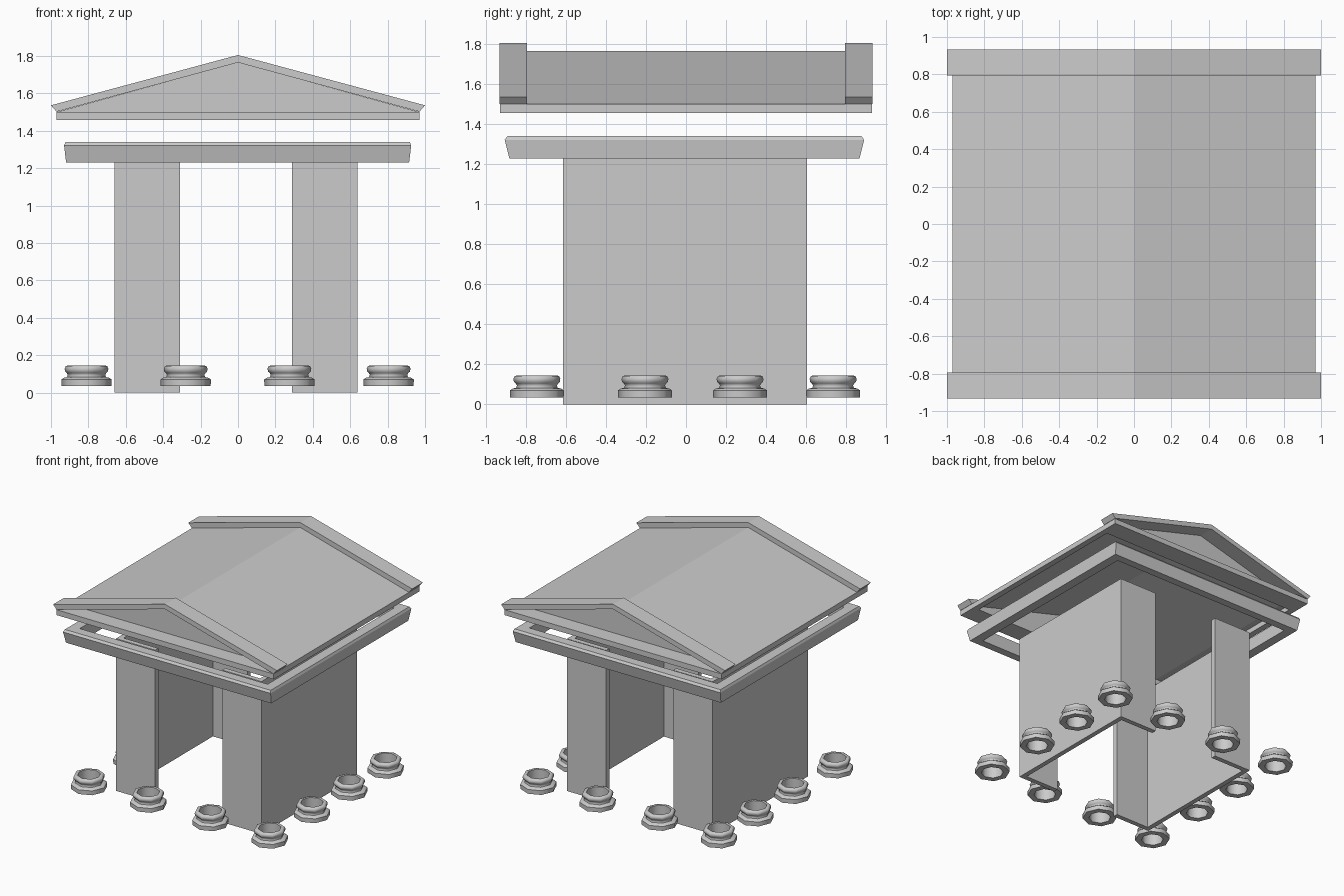
import bpy, bmesh, math
from mathutils import Vector

if "Cube" in bpy.data.objects:
    bpy.data.objects.remove(bpy.data.objects["Cube"])


def finish(name, bm):
    bmesh.ops.recalc_face_normals(bm, faces=bm.faces[:])
    me = bpy.data.meshes.new(name)
    bm.to_mesh(me)
    bm.free()
    ob = bpy.data.objects.new(name, me)
    bpy.context.collection.objects.link(ob)
    return ob


def extrude(name, points, vec):
    """Extrude a closed 3D outline along a vector."""
    bm = bmesh.new()
    face = bm.faces.new([bm.verts.new(p) for p in points])
    out = bmesh.ops.extrude_face_region(bm, geom=[face], use_keep_orig=True)
    verts = [g for g in out["geom"] if isinstance(g, bmesh.types.BMVert)]
    bmesh.ops.translate(bm, verts=verts, vec=Vector(vec))
    return finish(name, bm)


def skin(name, loops, close_section=True):
    """Join a series of closed loops with quads."""
    bm = bmesh.new()
    rows = [[bm.verts.new(p) for p in loop] for loop in loops]
    n = len(rows[0])
    for i in range(len(rows) if close_section else len(rows) - 1):
        a, b = rows[i], rows[(i + 1) % len(rows)]
        for j in range(n):
            k = (j + 1) % n
            bm.faces.new((a[j], a[k], b[k], b[j]))
    return finish(name, bm)


def rect(hx, hy, z, cx=0, cy=0):
    return [(cx - hx, cy - hy, z), (cx + hx, cy - hy, z),
            (cx + hx, cy + hy, z), (cx - hx, cy + hy, z)]


# Hollow chamber: two C-shaped walls, open at front and back
T = 0.04
for side, label in ((-1, "left"), (1, "right")):
    c = [(0.65, -0.615), (0.65, 0.605), (0.30, 0.605), (0.30, 0.605 - T),
         (0.65 - T, 0.605 - T), (0.65 - T, -0.615 + T), (0.30, -0.615 + T), (0.30, -0.615)]
    extrude(label + "_wall", [(side * x - 0.01, y, 0) for x, y in c], (0, 0, 1.23))

# Beam ring that flares upward with a chamfered top
skin("beam_ring", [rect(hx, hy, z, -0.002, -0.008) for hx, hy, z in (
    (0.917, 0.875, 1.23), (0.928, 0.898, 1.322), (0.92, 0.885, 1.34),
    (0.84, 0.81, 1.34), (0.84, 0.81, 1.23))])

# Flat band under the roof
skin("eave_band", [rect(hx, hy, z) for hx, hy, z in (
    (0.97, 0.93, 1.457), (0.97, 0.93, 1.5), (0.92, 0.77, 1.5), (0.92, 0.77, 1.457))])

# Roof slopes
extrude("roof_slopes", [(x, -0.80, z) for x, z in (
    (-0.97, 1.5), (0, 1.766), (0.97, 1.5), (0.87, 1.5), (0, 1.738), (-0.87, 1.5))],
    (0, 1.60, 0))

# Recessed gable panels and raking cornices at both ends
for side, label in ((-1, "front"), (1, "back")):
    extrude(label + "_gable_panel", [(x, side * 0.80, z) for x, z in (
        (-0.965, 1.5), (0, 1.764), (0.965, 1.5))], (0, -side * 0.03, 0))
    extrude(label + "_cornice", [(x, side * 0.795, z) for x, z in (
        (-0.97, 1.502), (-1.0, 1.536), (0, 1.805), (1.0, 1.536), (0.97, 1.502), (0, 1.765))],
        (0, side * 0.137, 0))

# Open, turned column bases around the edge
PROFILE = [(0.085, 0.035), (0.134, 0.035), (0.135, 0.07), (0.122, 0.079), (0.104, 0.083),
           (0.100, 0.095), (0.106, 0.105), (0.115, 0.113), (0.117, 0.128),
           (0.111, 0.141), (0.10, 0.145), (0.085, 0.143)]
XS = (-0.81, -0.28, 0.275, 0.805)
YS = (-0.745, -0.205, 0.27, 0.735)
SIDES = 8
for i, x in enumerate(XS):
    for j, y in enumerate(YS):
        if i in (1, 2) and j in (1, 2):
            continue
        loops = [[(x + r * math.cos(2 * math.pi * k / SIDES),
                   y + r * math.sin(2 * math.pi * k / SIDES), z) for k in range(SIDES)]
                 for r, z in PROFILE]
        ob = skin(f"column_base_{i}_{j}", loops)
        bpy.ops.object.select_all(action="DESELECT")
        ob.select_set(True)
        bpy.context.view_layer.objects.active = ob
        bpy.ops.object.shade_smooth_by_angle(angle=math.radians(50))
